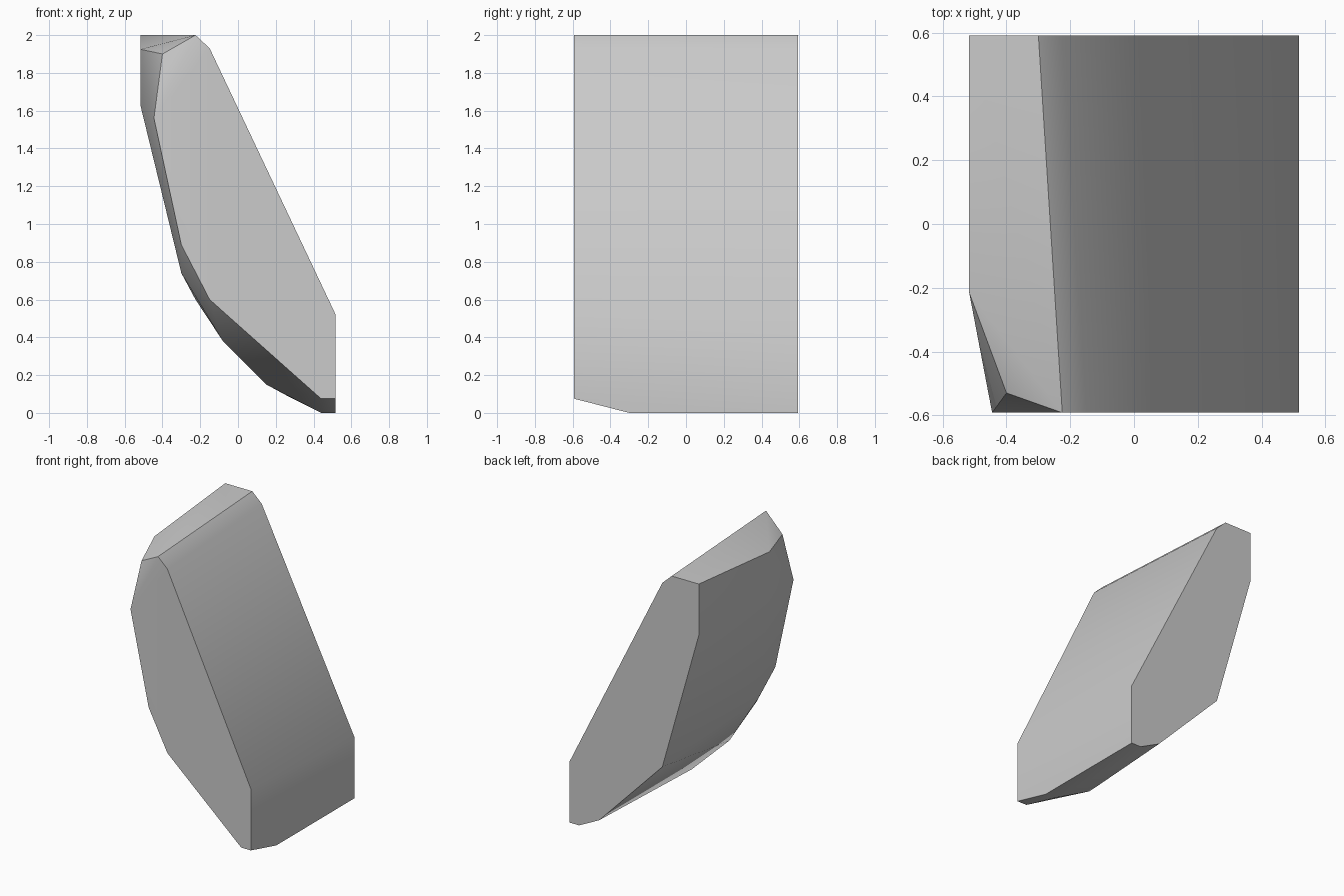
import bpy
import bmesh

# Remove the default cube
default_cube = bpy.data.objects.get("Cube")
if default_cube:
    bpy.data.objects.remove(default_cube, do_unlink=True)


def make_material(name, colour):
    material = bpy.data.materials.new(name)
    material.use_nodes = True
    material.diffuse_color = colour
    material.node_tree.nodes["Principled BSDF"].inputs["Base Color"].default_value = colour
    return material


def make_hull(name, points, material):
    """Wrap a faceted convex block around the given corner points."""
    mesh = bpy.data.meshes.new(name)
    bm = bmesh.new()
    corners = [bm.verts.new(point) for point in points]
    result = bmesh.ops.convex_hull(bm, input=corners)
    loose = [v for v in bm.verts if not v.link_faces]
    bmesh.ops.delete(bm, geom=loose, context="VERTS")
    bmesh.ops.dissolve_limit(bm, angle_limit=0.01, verts=bm.verts[:], edges=bm.edges[:])
    bmesh.ops.recalc_face_normals(bm, faces=bm.faces[:])
    bm.to_mesh(mesh)
    bm.free()
    mesh.materials.append(material)
    block = bpy.data.objects.new(name, mesh)
    bpy.context.collection.objects.link(block)
    return block


# Half extents of the block
side, depth = 0.517, 0.592

# Flat end outlines as (x, z)
front_outline = [(-0.225, 2), (-0.15, 1.93), (side, 0.52), (side, 0.075), (0.44, 0.075),
                 (-0.15, 0.6), (-0.3, 0.89), (-0.445, 1.56)]
back_outline = [(-0.3, 2), (-0.225, 1.93), (side, 0.44), (side, 0), (0.44, 0),
                (0.28, 0.08), (-0.225, 0.6), (-side, 1.63), (-side, 2)]

# Chipped corners between the two ends
chips = [(-0.4, -0.53, 1.9), (-side, -0.215, 1.925), (-side, -0.215, 1.63),
         (-0.3, -0.4, 0.74), (-0.08, -0.38, 0.38), (0.15, -0.28, 0.15),
         (0.44, -0.3, 0), (side, -0.3, 0)]

points = [(x, -depth, z) for x, z in front_outline]
points += [(x, depth, z) for x, z in back_outline]
points += chips

# Stone block with soft shading over the shallow creases
grey = make_material("stone grey", (0.6, 0.6, 0.6, 1))
stone = make_hull("stone_chunk", points, grey)
bpy.ops.object.select_all(action="DESELECT")
stone.select_set(True)
bpy.context.view_layer.objects.active = stone
bpy.ops.object.shade_smooth_by_angle(angle=0.524)
